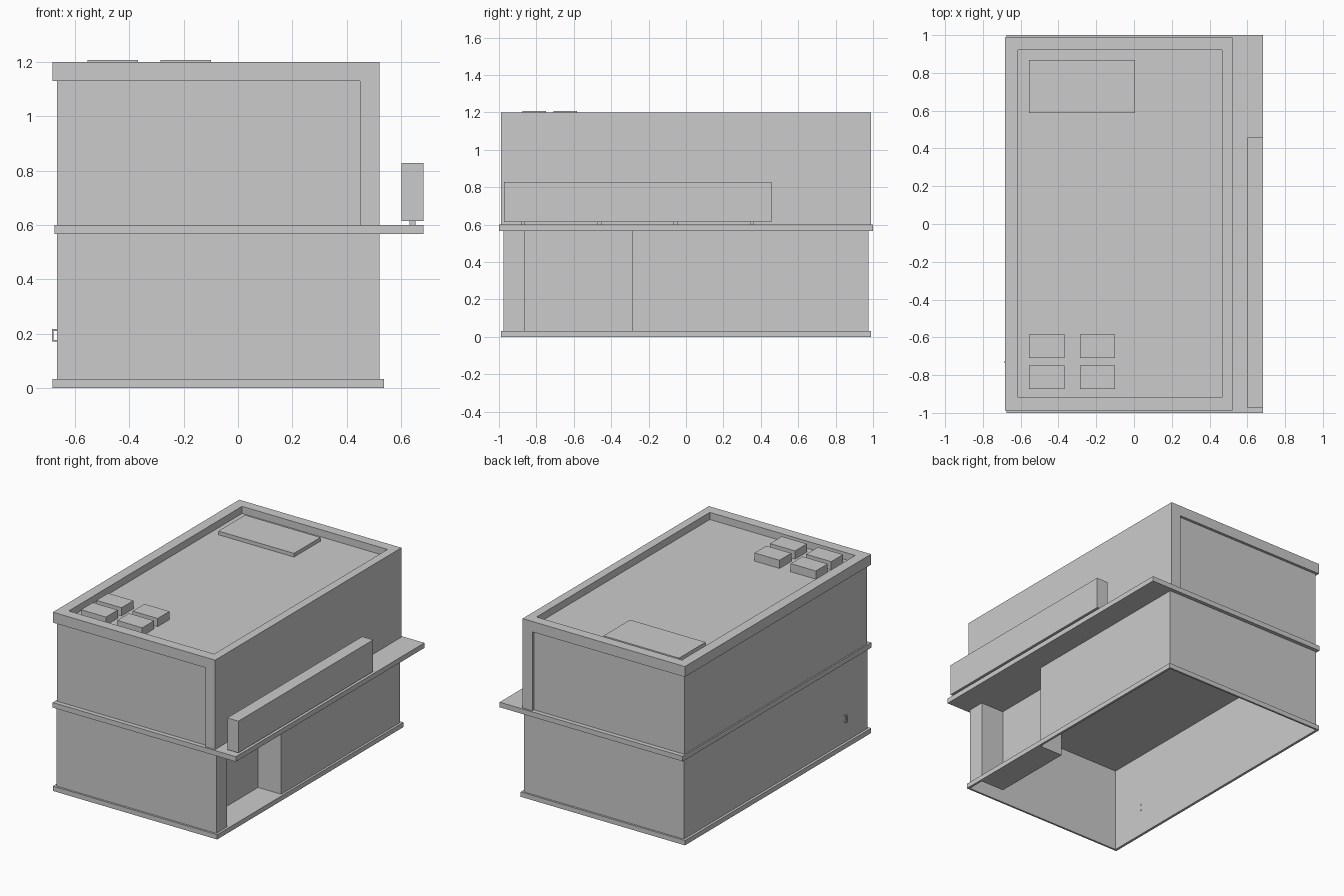
import bpy, bmesh

if "Cube" in bpy.data.objects:
    bpy.data.objects.remove(bpy.data.objects["Cube"])


def finish(name, bm):
    bmesh.ops.recalc_face_normals(bm, faces=bm.faces)
    mesh = bpy.data.meshes.new(name)
    bm.to_mesh(mesh)
    bm.free()
    obj = bpy.data.objects.new(name, mesh)
    bpy.context.collection.objects.link(obj)
    return obj


def box(name, x0, x1, y0, y1, z0, z1):
    bm = bmesh.new()
    bmesh.ops.create_cube(bm, size=1)
    for v in bm.verts:
        v.co = (x1 if v.co.x > 0 else x0, y1 if v.co.y > 0 else y0, z1 if v.co.z > 0 else z0)
    return finish(name, bm)


def loop(bm, pts, z):
    vs = [bm.verts.new((x, y, z)) for x, y in pts]
    return [bm.edges.new((vs[i - 1], vs[i])) for i in range(len(vs))]


def raise_by(bm, geom, h):
    verts = [g for g in geom if isinstance(g, bmesh.types.BMVert)]
    bmesh.ops.translate(bm, verts=verts, vec=(0, 0, h))


def rect(x0, x1, y0, y1):
    return [(x0, y0), (x1, y0), (x1, y1), (x0, y1)]


def frame(name, outer, inner, z0, z1):
    """Flat plate with a hole, extruded upward."""
    bm = bmesh.new()
    edges = loop(bm, outer, z0) + loop(bm, inner, z0)
    bmesh.ops.triangle_fill(bm, use_beauty=True, edges=edges)
    res = bmesh.ops.extrude_face_region(bm, geom=bm.faces[:], use_keep_orig=True)
    raise_by(bm, res["geom"], z1 - z0)
    return finish(name, bm)


def thin_walls(name, pts, z0, z1):
    """Open shell following a footprint."""
    bm = bmesh.new()
    res = bmesh.ops.extrude_edge_only(bm, edges=loop(bm, pts, z0))
    raise_by(bm, res["geom"], z1 - z0)
    return finish(name, bm)


L, R, Y = -0.667, 0.522, 0.975

# Ground floor: hollow shell with a shallow entrance recess on the right
footprint = [(L, -Y), (R, -Y), (R, -0.86), (0.35, -0.86),
             (0.35, -0.287), (R, -0.287), (R, Y), (L, Y)]
thin_walls("lower_walls", footprint, 0.0, 0.566)
frame("base_trim", rect(-0.684, 0.537, -0.988, 0.988), footprint, 0.0, 0.032)

# Slab between floors, forming a balcony on the right
box("floor_slab", -0.676, 0.684, -1.0, 1.0, 0.566, 0.6)

# Upper floor with flush right wall
box("upper_body", L, 0.45, -0.97, 0.97, 0.6, 1.13)
box("upper_right_wall", 0.45, R, -0.988, 0.988, 0.6, 1.13)

# Roof edge and sunken deck
inner = (-0.614, 0.466, -0.918, 0.92)
frame("roof_parapet", rect(-0.683, R, -0.988, 0.988), rect(*inner), 1.13, 1.2)
box("roof_deck", *inner, 1.13, 1.152)
box("roof_hatch", -0.556, 0.005, 0.587, 0.868, 1.152, 1.177)

# Rooftop units
for i, x in enumerate((-0.555, -0.286)):
    for j, y in enumerate((-0.873, -0.709)):
        box(f"roof_unit_{i}{j}", x, x + 0.186, y, y + 0.125, 1.152, 1.207)

# Balcony barrier on short feet
box("balcony_barrier", 0.602, 0.684, -0.973, 0.457, 0.615, 0.828)
for i in range(4):
    y = -0.871 + 0.408 * i
    box(f"barrier_foot_{i}", 0.631, 0.654, y - 0.011, y + 0.011, 0.6, 0.615)

# Door handle on the left wall
box("handle_grip", -0.686, -0.68, -0.736, -0.724, 0.17, 0.217)
for i, z in enumerate((0.17, 0.21)):
    box(f"handle_stub_{i}", -0.68, -0.666, -0.736, -0.724, z, z + 0.007)
